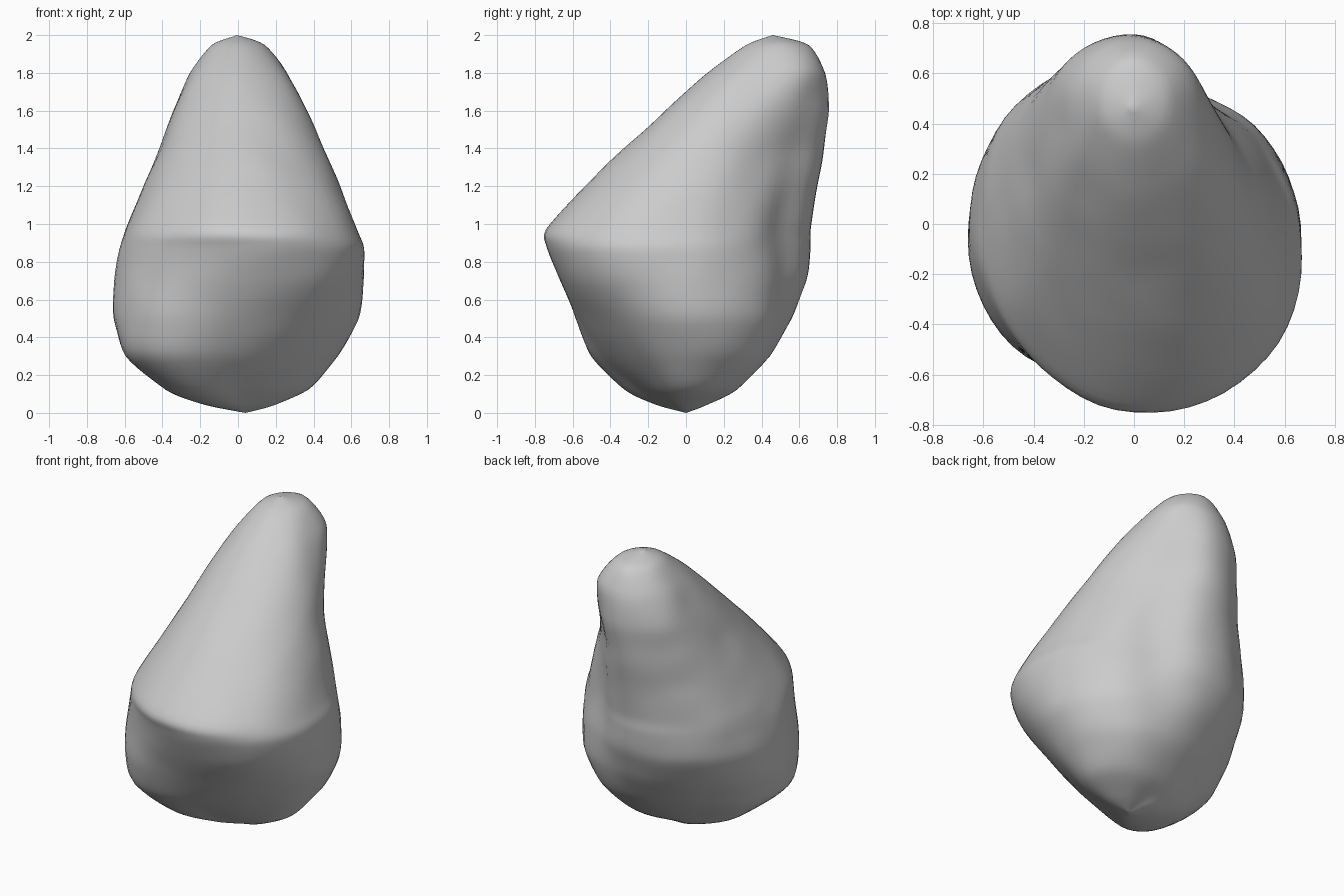
import bpy, bmesh, math
from mathutils import Vector, noise

if "Cube" in bpy.data.objects:
    bpy.data.objects.remove(bpy.data.objects["Cube"])

# Horizontal slices: height, centre y, then radii towards E NE N NW W SW S SE
SLICES = [
    (0.00, 0.00, 0, 0, 0, 0, 0, 0, 0, 0),
    (0.04, 0.00, .17, .14, .10, .14, .19, .20, .12, .11),
    (0.12, 0.00, .37, .34, .25, .26, .37, .42, .25, .25),
    (0.30, 0.00, .53, .53, .44, .43, .585, .645, .44, .42),
    (0.50, 0.00, .64, .61, .56, .57, .655, .69, .57, .57),
    (0.70, 0.00, .67, .62, .64, .66, .66, .68, .67, .70),
    (0.87, 0.00, .66, .60, .66, .67, .63, .665, .735, .76),
    (0.97, 0.00, .62, .59, .66, .665, .595, .645, .75, .73),
    (1.20, 0.10, .53, .49, .60, .57, .495, .54, .64, .62),
    (1.40, 0.22, .44, .39, .51, .49, .41, .46, .55, .53),
    (1.60, 0.33, .36, .35, .43, .41, .34, .38, .44, .43),
    (1.80, 0.43, .26, .30, .31, .29, .25, .27, .32, .30),
    (1.95, 0.47, .14, .16, .18, .16, .14, .14, .15, .14),
    (2.00, 0.46, 0, 0, 0, 0, 0, 0, 0, 0),
]
SIDES, STEPS = 64, 6


def spline(a, b, c, d, t):
    return 0.5 * (2 * b + (c - a) * t + (2 * a - 5 * b + 4 * c - d) * t * t
                  + (3 * b - a - 3 * c + d) * t ** 3)


def slice_at(i, t):
    # blend of straight and curved loft keeps the ledge crisp without ripples
    last = len(SLICES) - 1
    rows = [SLICES[min(max(i + k, 0), last)] for k in (-1, 0, 1, 2)]
    return [0.6 * spline(*v, t) + 0.4 * (v[1] + (v[2] - v[1]) * t) for v in zip(*rows)]


def radius_at(radii, s):
    u = s * 8 / SIDES
    i, t = int(u), u - int(u)
    return spline(*[radii[(i + k) % 8] for k in (-1, 0, 1, 2)], t)


# Boulder: smooth loft through the slices, with slight surface unevenness
bm = bmesh.new()
bottom = bm.verts.new((0.04, 0, 0))
rings = []
for i in range(len(SLICES) - 1):
    for k in range(STEPS):
        if i == 0 and k == 0:
            continue
        z, cy, *radii = slice_at(i, k / STEPS)
        cx = 0.04 * max(0, 1 - z / 0.1)
        ring = []
        for s in range(SIDES):
            a = 2 * math.pi * s / SIDES
            r = max(radius_at(radii, s), 0.004)
            # trim the back right flank, leaving a hollow beside the peak
            off = math.degrees(a) - 64
            r -= 0.05 * math.exp(-(off / 14) ** 2) * math.exp(-((z - 0.9) / 0.5) ** 2)
            d = Vector((math.cos(a), math.sin(a), 0))
            p = Vector((cx, cy, z)) + d * r
            p += d * noise.noise(p * 5) * 0.008 * min(1, r / 0.3)
            ring.append(bm.verts.new(p))
        rings.append(ring)
top = bm.verts.new((-0.01, 0.46, 2))

for lo, hi in zip(rings, rings[1:]):
    for s in range(SIDES):
        n = (s + 1) % SIDES
        bm.faces.new((lo[s], lo[n], hi[n], hi[s]))
for s in range(SIDES):
    n = (s + 1) % SIDES
    bm.faces.new((bottom, rings[0][n], rings[0][s]))
    bm.faces.new((top, rings[-1][s], rings[-1][n]))

# Soften the seams between slices, leaving the two end points in place
inner = [v for v in bm.verts if v not in (bottom, top)]
for _ in range(2):
    bmesh.ops.smooth_vert(bm, verts=inner, factor=0.5,
                          use_axis_x=True, use_axis_y=True, use_axis_z=True)
bmesh.ops.recalc_face_normals(bm, faces=bm.faces)
for f in bm.faces:
    f.smooth = True
mesh = bpy.data.meshes.new("boulder")
bm.to_mesh(mesh)
bm.free()
boulder = bpy.data.objects.new("boulder", mesh)
bpy.context.collection.objects.link(boulder)
